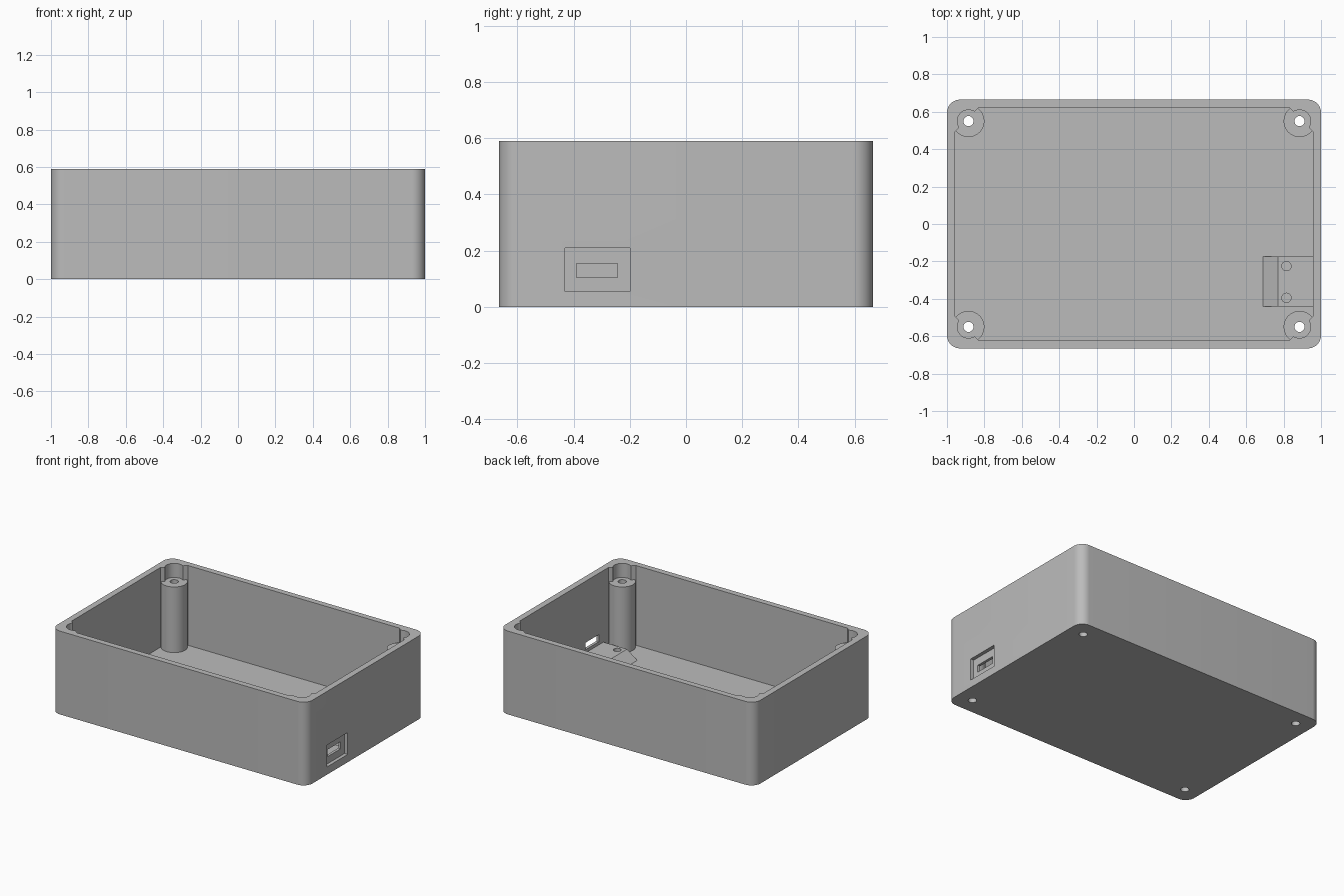
import bpy, bmesh, math
from mathutils import Matrix

cube = bpy.data.objects.get("Cube")
if cube:
    bpy.data.objects.remove(cube, do_unlink=True)

grey = bpy.data.materials.new("plain grey")
grey.use_nodes = True
COLOUR = (0.5, 0.5, 0.5, 1)
grey.diffuse_color = COLOUR
grey.node_tree.nodes["Principled BSDF"].inputs["Base Color"].default_value = COLOUR

HEIGHT, FLOOR, POST_TOP = 0.59, 0.025, 0.49
HALF_X, HALF_Y = 1.0, 0.665
IN_X, IN_Y = 0.956, 0.623
POST_X, POST_Y = 0.885, 0.55
CORNERS = [(sx, sy) for sx in (-1, 1) for sy in (-1, 1)]


def finish(name, bm):
    bmesh.ops.recalc_face_normals(bm, faces=bm.faces)
    mesh = bpy.data.meshes.new(name)
    bm.to_mesh(mesh)
    bm.free()
    mesh.materials.append(grey)
    obj = bpy.data.objects.new(name, mesh)
    bpy.context.collection.objects.link(obj)
    return obj


def prism(name, outline, z0, z1):
    """Extrude an xy outline from z0 to z1."""
    bm = bmesh.new()
    face = bm.faces.new([bm.verts.new((x, y, z0)) for x, y in outline])
    top = bmesh.ops.extrude_face_region(bm, geom=[face])["geom"]
    verts = [v for v in top if isinstance(v, bmesh.types.BMVert)]
    bmesh.ops.translate(bm, verts=verts, vec=(0, 0, z1 - z0))
    return finish(name, bm)


def box(name, x0, x1, y0, y1, z0, z1):
    return prism(name, [(x0, y0), (x1, y0), (x1, y1), (x0, y1)], z0, z1)


def cylinder(name, x, y, r, z0, z1, n=48):
    ring = [(x + r * math.cos(math.tau * i / n), y + r * math.sin(math.tau * i / n))
            for i in range(n)]
    return prism(name, ring, z0, z1)


def combine(target, other, operation):
    """Apply a boolean and remove the helper."""
    mod = target.modifiers.new("combine", 'BOOLEAN')
    mod.operation, mod.object, mod.solver = operation, other, 'EXACT'
    bpy.context.view_layer.objects.active = target
    bpy.ops.object.modifier_apply(modifier=mod.name)
    bpy.data.objects.remove(other, do_unlink=True)


# Rounded outer shell, hollowed from above
R, STEPS = 0.07, 12
outline = []
for q, (sx, sy) in enumerate([(1, 1), (-1, 1), (-1, -1), (1, -1)]):
    for i in range(STEPS + 1):
        a = math.pi / 2 * (q + i / STEPS)
        outline.append((sx * (HALF_X - R) + R * math.cos(a),
                        sy * (HALF_Y - R) + R * math.sin(a)))
case = prism("enclosure_case", outline, 0, HEIGHT)
combine(case, box("cavity", -IN_X, IN_X, -IN_Y, IN_Y, FLOOR, HEIGHT + 0.1), 'DIFFERENCE')

# Corner blocks and screw posts, with pocket and through hole
OUT = 0.015
for sx, sy in CORNERS:
    block = [(0.83, IN_Y + OUT), (0.83, IN_Y), (0.855, 0.598), (0.931, 0.52),
             (IN_X, 0.495), (IN_X + OUT, 0.495), (IN_X + OUT, IN_Y + OUT)]
    combine(case, prism("corner_block", [(sx * x, sy * y) for x, y in block],
                        FLOOR - 0.01, HEIGHT), 'UNION')
    x, y = sx * POST_X, sy * POST_Y
    combine(case, cylinder("post", x, y, 0.085, FLOOR - 0.012, POST_TOP), 'UNION')
    combine(case, cylinder("pocket", x, y, 0.06, POST_TOP, HEIGHT + 0.1), 'DIFFERENCE')
    combine(case, cylinder("screw_hole", x, y, 0.027, -0.1, HEIGHT), 'DIFFERENCE')

# Ramped connector platform against the left wall
PAD_TOP, PAD_Y0, PAD_Y1 = 0.083, -0.44, -0.175
low = FLOOR - 0.01
profile = [(0.69, low), (0.69, FLOOR), (0.77, PAD_TOP), (0.97, PAD_TOP), (0.97, low)]
pad = prism("platform", profile, PAD_Y0, PAD_Y1)
# stand the profile up: (x, z, y) becomes (x, y, z)
pad.data.transform(Matrix(((1, 0, 0, 0), (0, 0, 1, 0), (0, 1, 0, 0), (0, 0, 0, 1))))
pad.data.flip_normals()
combine(case, pad, 'UNION')
for y in (-0.225, -0.395):
    combine(case, cylinder("peg_hole", 0.815, y, 0.025, 0.03, 0.2, 32), 'DIFFERENCE')

# Recessed port with a through slot
combine(case, box("port_recess", 0.975, 1.1, -0.43, -0.2, 0.055, 0.21), 'DIFFERENCE')
combine(case, box("port_slot", 0.9, 1.1, -0.39, -0.243, 0.105, 0.155), 'DIFFERENCE')

bpy.ops.object.select_all(action='DESELECT')
case.select_set(True)
bpy.context.view_layer.objects.active = case
bpy.ops.object.shade_smooth_by_angle(angle=math.radians(30))
